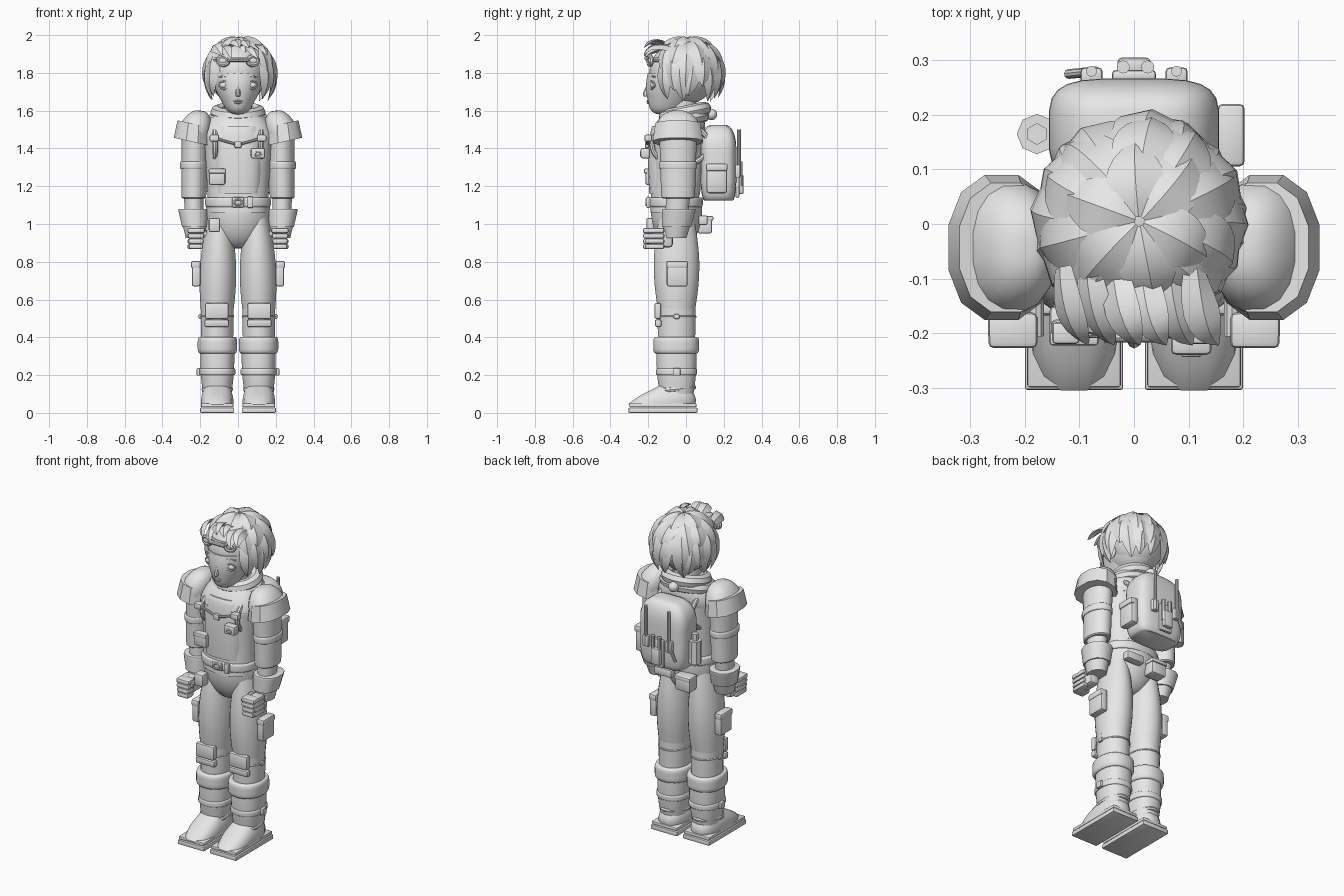
import bpy, bmesh, math
from mathutils import Vector, Matrix, Euler

cube = bpy.data.objects.get("Cube")
if cube:
    bpy.data.objects.remove(cube, do_unlink=True)

grey = bpy.data.materials.new("plain_grey")
grey.use_nodes = True
tone = (0.8, 0.8, 0.8, 1)
grey.diffuse_color = tone
grey.node_tree.nodes["Principled BSDF"].inputs["Base Color"].default_value = tone
parts = []
FACING_FRONT = math.pi / 2


def finish(name, bm):
    mesh = bpy.data.meshes.new(name)
    bmesh.ops.recalc_face_normals(bm, faces=bm.faces[:])
    bm.to_mesh(mesh)
    bm.free()
    mesh.materials.append(grey)
    obj = bpy.data.objects.new(name, mesh)
    bpy.context.collection.objects.link(obj)
    parts.append(obj)


def place(name, bm, loc, turn):
    bm.transform(Matrix.Translation(loc) @ Euler(turn).to_matrix().to_4x4())
    finish(name, bm)


def bridge(bm, loops, closed=False):
    """Skin a list of vertex loops, capping the ends unless it is closed."""
    following = loops[1:] + loops[:1] if closed else loops[1:]
    for low, high in zip(loops, following):
        for k in range(len(low)):
            j = (k + 1) % len(low)
            bm.faces.new((low[k], low[j], high[j], high[k]))
    if not closed:
        bm.faces.new(loops[0])
        bm.faces.new(loops[-1])


def loft(name, low, high, low_size, high_size=None, swell=0.0, round_low=0.0, round_high=0.0,
         zone=0.3, side=1, sides=24, power=2.0, tilt=0.0, steps=12):
    """Super-elliptic column between two centres, with swollen middle and rounded ends."""
    low, high = Vector(low), Vector(high)
    low_size = Vector(low_size)
    high_size = Vector(high_size) if high_size else low_size
    bm = bmesh.new()
    loops = []
    for step in range(steps + 1):
        u = (1 - math.cos(math.pi * step / steps)) / 2
        centre, size = low.lerp(high, u), low_size.lerp(high_size, u)
        size *= 1 + swell * math.sin(math.pi * u)
        for amount, reach in ((round_low, u), (round_high, 1 - u)):
            inset = max(0, 1 - reach / zone)
            size *= 1 - amount * (1 - math.sqrt(1 - inset * inset))
        loop = []
        for i in range(sides):
            a = math.tau * (i + 0.5) / sides
            c, s = math.cos(a), math.sin(a)
            dx = math.copysign(abs(c) ** (2 / power), c) * size.x
            dy = math.copysign(abs(s) ** (2 / power), s) * size.y
            loop.append(bm.verts.new((side * (centre.x + dx), centre.y + dy, centre.z + tilt * dx)))
        loops.append(loop)
    bridge(bm, loops)
    finish(name, bm)


def box(name, loc, size, bevel=0.01, turn=(0, 0, 0)):
    bm = bmesh.new()
    bmesh.ops.create_cube(bm, size=1)
    bmesh.ops.scale(bm, vec=size, verts=bm.verts)
    bmesh.ops.bevel(bm, geom=bm.edges[:], offset=bevel, segments=2, affect='EDGES', profile=0.5)
    place(name, bm, loc, turn)


def ball(name, loc, size):
    bm = bmesh.new()
    bmesh.ops.create_uvsphere(bm, u_segments=24, v_segments=14, radius=1)
    bmesh.ops.scale(bm, vec=size, verts=bm.verts)
    place(name, bm, loc, (0, 0, 0))


def rod(name, start, end, radius, sides=10):
    start, end = Vector(start), Vector(end)
    bm = bmesh.new()
    bmesh.ops.create_cone(bm, cap_ends=True, segments=sides, radius1=radius, radius2=radius,
                          depth=(end - start).length)
    turn = Vector((0, 0, 1)).rotation_difference(end - start).to_euler()
    place(name, bm, (start + end) / 2, turn)


def hoop(name, loc, size, thick, turn=(0, 0, 0), around=28, section=8):
    """Elliptical ring with half-axes size and tube radius thick."""
    bm = bmesh.new()
    loops = []
    for i in range(around):
        a = math.tau * i / around
        loop = []
        for k in range(section):
            b = math.tau * k / section
            grow = thick * math.cos(b)
            loop.append(bm.verts.new((math.cos(a) * (size[0] + grow), math.sin(a) * (size[1] + grow),
                                      thick * math.sin(b))))
        loops.append(loop)
    bridge(bm, loops, closed=True)
    place(name, bm, loc, turn)


# Torso, pelvis and belt
loft("torso", (0, -.06, 1.06), (0, -.05, 1.46), (.16, .13), (.19, .14), swell=-.04, power=2.4)
loft("shoulder_yoke", (0, -.05, 1.45), (0, -.01, 1.61), (.19, .14), (.1, .09), swell=.15, power=2.4)
loft("chest_plate", (0, -.06, 1.16), (0, -.05, 1.52), (.13, .135), (.13, .14), swell=.06,
     round_high=.1, power=3)
loft("pelvis", (0, -.05, .87), (0, -.05, 1.1), (.17, .137), round_low=.9, zone=.9)
loft("belt", (0, -.055, 1.09), (0, -.055, 1.14), (.175, .145), round_low=.04, round_high=.04, power=2.4)
box("belt_buckle", (0, -.2, 1.115), (.065, .02, .055))
hoop("buckle_ring", (0, -.21, 1.115), (.02, .015), .005, (FACING_FRONT, 0, 0))
box("buckle_keeper", (.065, -.2, 1.115), (.03, .02, .06), .005)

# Collar, tipped towards the chest
hoop("collar", (0, -.005, 1.59), (.11, .105), .037, (.2, 0, 0))
hoop("collar_base", (0, -.01, 1.55), (.13, .1), .035, (.2, 0, 0))
ball("collar_toggle", (-.01, .135, 1.58), (.03, .03, .03))

# Chest and belt pouches
box("chest_radio", (.105, -.215, 1.375), (.075, .05, .055))
hoop("radio_dial", (.105, -.24, 1.37), (.015, .01), .004, (FACING_FRONT, 0, 0))
box("chest_pocket", (-.11, -.195, 1.25), (.085, .04, .085))
box("pocket_flap", (-.11, -.21, 1.28), (.09, .025, .025), .006)
box("centre_clip", (0, -.207, 1.42), (.035, .02, .035), .005)
box("front_pouch", (-.125, -.18, .995), (.06, .06, .075))
box("back_pouch", (-.07, .1, .995), (.1, .075, .09))
box("back_pouch_flap", (-.07, .105, 1.03), (.11, .08, .025), .008)
box("flat_pouch", (.08, .09, 1.02), (.12, .05, .05))


def build_arm(side):
    loft("shoulder_pad", (.24, -.043, 1.46), (.2, -.043, 1.6), (.088, .125), round_high=.85, zone=.9,
         side=side, sides=16, power=2.3, tilt=.1)
    loft("shoulder_lame", (.243, -.043, 1.435), (.235, -.043, 1.53), (.1, .137), (.088, .122),
         side=side, sides=12, power=2.3, tilt=.22)
    loft("sleeve", (.234, -.042, 1.135), (.228, -.042, 1.48), (.066, .09), (.071, .1), round_low=.1,
         zone=.03, side=side)
    loft("sleeve_band", (.234, -.042, 1.29), (.234, -.042, 1.33), (.074, .102), round_low=.06,
         round_high=.06, side=side)
    loft("wrist", (.23, -.055, .94), (.234, -.042, 1.15), (.045, .055), (.053, .065), side=side)
    loft("glove", (.226, -.056, .925), (.23, -.05, .99), (.052, .06), (.064, .075), side=side, sides=12)
    loft("glove_cuff", (.23, -.05, .985), (.238, -.037, 1.08), (.068, .08), (.082, .092), round_high=.08,
         zone=.05, side=side, sides=12, power=2.3)
    # Fist with stacked fingers
    box("palm", (.225 * side, -.13, .925), (.065, .12, .1), .018)
    for k in range(4):
        z = .965 - .028 * k
        box("finger", (.222 * side, -.195, z), (.09 - .005 * k, .065, .028))
        box("knuckle", (.25 * side, -.165, z), (.035, .1, .027))
    rod("thumb", (.18 * side, -.12, .96), (.18 * side, -.205, .95), .016)


def build_leg(side):
    loft("thigh", (.11, -.05, .55), (.1, -.05, 1.05), (.088, .1), (.06, .09), swell=.28, side=side)
    loft("lower_leg", (.11, -.05, .1), (.11, -.05, .56), (.07, .085), (.088, .101), swell=.05, side=side)
    box("thigh_pouch", (.222 * side, -.047, .735), (.045, .11, .13))
    box("thigh_flap", (.224 * side, -.047, .785), (.05, .115, .04))
    box("knee_pad", (.113 * side, -.15, .54), (.125, .035, .085))
    box("knee_pad_lower", (.113 * side, -.147, .475), (.13, .035, .04), turn=(.1, 0, 0))
    hoop("knee_strap", (.11 * side, -.05, .51), (.084, .1), .006)
    box("knee_strap_stud", (.198 * side, -.05, .51), (.02, .03, .025), .005)
    # Boot
    loft("boot_cuff", (.109, -.052, .315), (.109, -.052, .402), (.105, .122), round_low=.1,
         round_high=.1, side=side, power=2.3)
    loft("boot_shaft", (.11, -.05, .1), (.109, -.05, .32), (.076, .09), (.09, .106), swell=.06,
         side=side, power=2.3)
    loft("boot_strap", (.109, -.05, .2), (.109, -.05, .235), (.096, .11), round_low=.06,
         round_high=.06, side=side, power=2.3)
    box("strap_buckle", (.208 * side, -.05, .217), (.022, .04, .04), .005)
    loft("shoe", (.11, -.128, .045), (.11, -.06, .15), (.086, .18), (.06, .07), swell=.12,
         side=side, sides=16, power=2.6)
    hoop("shoe_collar", (.11 * side, -.06, .125), (.07, .1), .014, (.1, 0, 0))
    box("sole", (.11 * side, -.122, .014), (.18, .365, .027), .005)
    box("midsole", (.11 * side, -.122, .04), (.172, .355, .02), .005)


def build_harness(side):
    box("strap_clip", (.125 * side, -.2, 1.455), (.05, .04, .035), .007)
    rod("vest_tie", (.11 * side, -.2, 1.45), (.02 * side, -.205, 1.425), .007)
    hoop("pack_strap", (.12 * side, -.03, 1.42), (.15, .11), .014, (FACING_FRONT, 0, FACING_FRONT))
    rod("antenna", (.078 * side, .28, 1.25), (.078 * side, .28, 1.5), .01)
    box("antenna_mount", (.078 * side, .272, 1.28), (.04, .03, .07), .007)


def build_face(side):
    ball("eye", (.072 * side, -.172, 1.735), (.026, .018, .018))
    hoop("eyelid", (.072 * side, -.182, 1.735), (.03, .02), .005, (FACING_FRONT, 0, .4 * side))
    box("eyebrow", (.075 * side, -.178, 1.782), (.06, .012, .008), .003, (0, .1 * side, .4 * side))
    ball("ear", (.145 * side, -.02, 1.73), (.016, .03, .04))
    hoop("goggle_rim", (.078 * side, -.19, 1.865), (.028, .022), .012, (FACING_FRONT, 0, .3 * side))
    ball("goggle_lens", (.078 * side, -.187, 1.865), (.026, .014, .02))


for side in (-1, 1):
    for build in (build_arm, build_leg, build_harness, build_face):
        build(side)

# Backpack with side pocket, bottle and tools
loft("backpack", (0, .172, 1.125), (0, .172, 1.525), (.157, .095), round_low=.2, round_high=.6, power=4)
box("side_pocket", (.172, .163, 1.24), (.05, .11, .155), .015)
box("side_pocket_flap", (.178, .163, 1.3), (.05, .115, .04))
rod("bottle", (-.178, .165, 1.17), (-.178, .165, 1.31), .037, 8)
rod("bottle_neck", (-.178, .165, 1.3), (-.178, .165, 1.35), .02, 6)
box("tool_board", (0, .272, 1.225), (.08, .02, .17), .006)
box("handset", (0, .29, 1.21), (.06, .03, .1), .007)
for x in (-.02, .025):
    rod("handset_post", (x, .288, 1.2), (x, .288, 1.33), .012)
rod("hand_tool", (-.07, .28, 1.31), (-.12, .275, 1.2), .009)

# Head, face and goggles
ball("skull", (0, -.015, 1.8), (.148, .18, .17))
loft("jaw", (0, -.11, 1.58), (0, -.025, 1.8), (.05, .075), (.145, .178), swell=.13, round_low=.6, zone=.15)
loft("neck", (0, -.02, 1.5), (0, -.02, 1.7), (.075, .075))
loft("nose", (0, -.208, 1.675), (0, -.185, 1.76), (.018, .028), (.008, .012), round_low=.6, sides=10)
ball("upper_lip", (0, -.202, 1.651), (.024, .008, .005))
ball("lower_lip", (0, -.2, 1.641), (.02, .008, .005))
rod("goggle_bridge", (-.055, -.205, 1.87), (.055, -.205, 1.87), .012)
hoop("goggle_strap", (0, -.015, 1.87), (.14, .172), .012)

# Hair: ridged leaf-shaped locks laid over a skull cap
core = Vector((.01, .005, 1.785))
hair = bmesh.new()


def lock(root, middle, tip, width, steps=7):
    rows = []
    for i in range(steps + 1):
        u = i / steps
        p = root.lerp(middle, u).lerp(middle.lerp(tip, u), u)
        along = (middle - root).lerp(tip - middle, u).normalized()
        out = (p - core).normalized()
        half = width * max(.04, math.sin(math.pi * (.2 + .8 * u)) ** .8)
        across = along.cross(out).normalized() * half
        lift = across.cross(along).normalized() * half
        if lift.dot(out) < 0:
            lift.negate()
        rows.append([hair.verts.new(v) for v in
                     (p - across, p + lift * .35, p + across, p - lift * .3)])
    bridge(hair, rows)


def on_skull(turn, polar, grow):
    t, p = math.radians(turn), math.radians(polar)
    return core + Vector((math.sin(p) * math.cos(t) * .175, math.sin(p) * math.sin(t) * .18,
                          math.cos(p) * .19)) * grow


# Each layer: first and last angle, number of locks, start and end polar angle, width
for layer, (first, last, count, start, end, width) in enumerate((
        (-40, 220, 11, 62, 126, .05), (-30, 210, 9, 45, 108, .06),
        (-50, 230, 9, 25, 80, .06), (-80, 220, 6, 3, 52, .055))):
    for i in range(count):
        turn = first + (last - first) * i / (count - 1)
        wave = 5 * math.sin(i * 2.4 + layer)
        lock(on_skull(turn, start, 1), on_skull(turn + wave, (start + end) / 2, 1.17),
             on_skull(turn + 2 * wave, end + wave, 1.1), width)
# Fringe swept forward and to the left
for i in range(6):
    x = -.13 + .048 * i
    drop = .03 * math.sin(i * 1.9) + abs(i - 2.5) * .012
    lock(Vector((x, -.08, 1.93)), Vector((x + .01, -.19, 1.985 - drop)),
         Vector((x + .045, -.222, 1.92 - drop)), .036)
finish("hair", hair)
ball("skull_cap", (0, .015, 1.815), (.16, .165, .165))

# Smooth shading with crisp creases
bpy.ops.object.select_all(action='DESELECT')
for obj in parts:
    obj.select_set(True)
bpy.context.view_layer.objects.active = parts[0]
bpy.ops.object.shade_smooth_by_angle(angle=math.radians(35))
